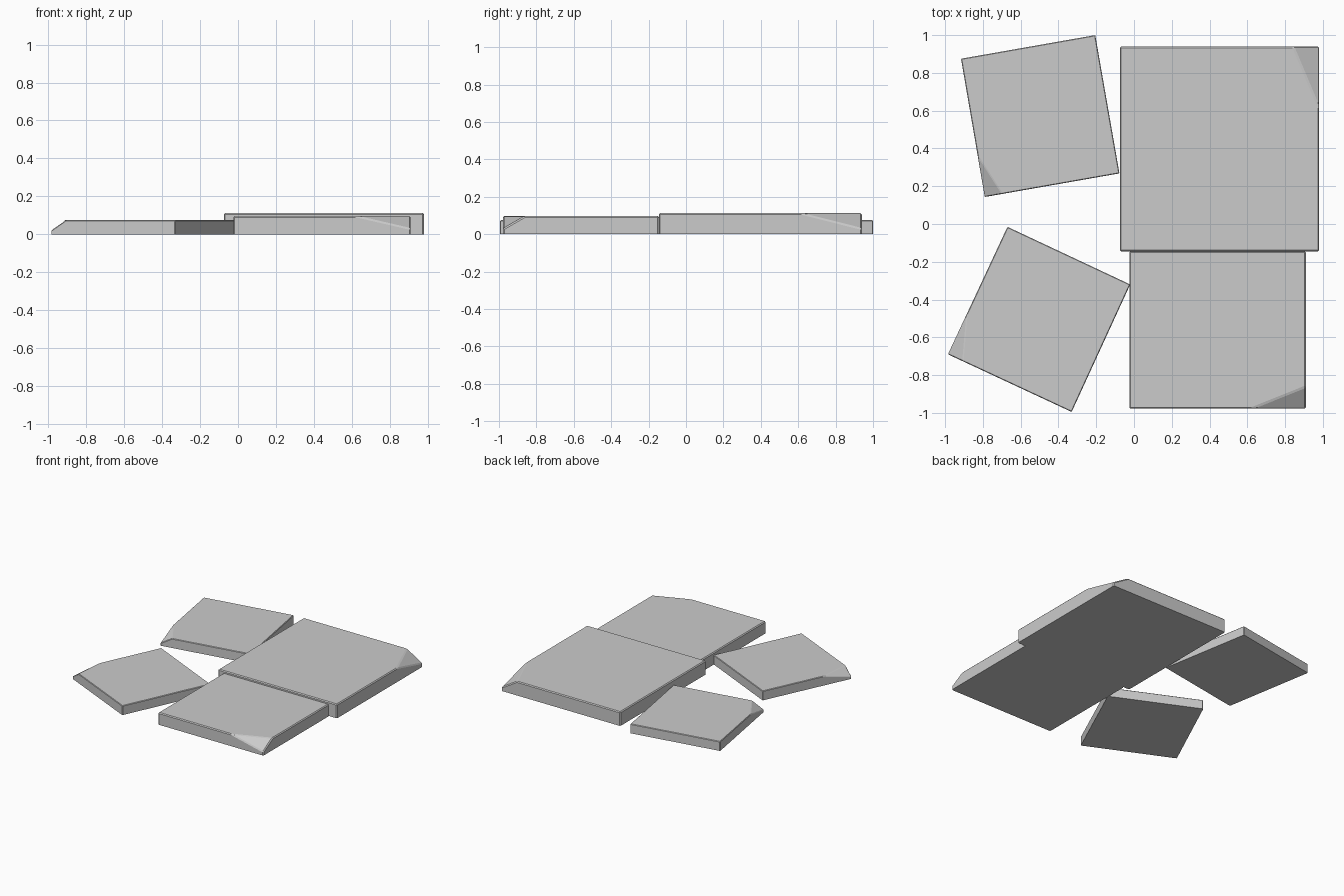
import bpy, bmesh
from mathutils import Vector

if "Cube" in bpy.data.objects:
    bpy.data.objects.remove(bpy.data.objects["Cube"])


def slab(name, corners, height, t_next, t_prev, corner_z, bevel):
    """Slab from counter-clockwise corners; the first corner is chipped off.
    t_next / t_prev: how far the chip runs along the two adjoining edges."""
    bm = bmesh.new()
    base = bm.faces.new([bm.verts.new((x, y, 0)) for x, y in corners])
    top = bmesh.ops.extrude_face_region(bm, geom=[base], use_keep_orig=True)
    verts = [g for g in top["geom"] if isinstance(g, bmesh.types.BMVert)]
    bmesh.ops.translate(bm, verts=verts, vec=(0, 0, height))
    bmesh.ops.recalc_face_normals(bm, faces=bm.faces[:])

    # chipped corner: slice with a plane through three points
    c, n, p = (Vector((*corners[i], height)) for i in (0, 1, -1))
    a, b = c.lerp(n, t_next), c.lerp(p, t_prev)
    low = Vector((c.x, c.y, corner_z))
    normal = (a - low).cross(b - low).normalized()
    if normal.dot(c - low) < 0:
        normal.negate()
    cut = bmesh.ops.bisect_plane(bm, geom=bm.verts[:] + bm.edges[:] + bm.faces[:],
                                 dist=1e-5, plane_co=low, plane_no=normal,
                                 clear_outer=True)
    rim = [g for g in cut["geom_cut"] if isinstance(g, bmesh.types.BMEdge)]
    bmesh.ops.holes_fill(bm, edges=rim, sides=0)
    bmesh.ops.recalc_face_normals(bm, faces=bm.faces[:])

    # slim worn edge everywhere except around the underside
    edges = [e for e in bm.edges if max(v.co.z for v in e.verts) > 1e-4]
    bmesh.ops.bevel(bm, geom=edges, offset=bevel, segments=1,
                    affect='EDGES', clamp_overlap=True)
    mesh = bpy.data.meshes.new(name)
    bm.to_mesh(mesh)
    bm.free()
    obj = bpy.data.objects.new(name, mesh)
    bpy.context.collection.objects.link(obj)


# two large slabs laid square
slab("large_slab", [(0.98, 0.94), (-0.075, 0.94), (-0.075, -0.145), (0.98, -0.145)],
     0.112, 0.13, 0.30, 0.03, 0.007)
slab("medium_slab", [(0.91, -0.978), (0.91, -0.145), (-0.025, -0.145), (-0.025, -0.978)],
     0.097, 0.14, 0.31, 0.03, 0.007)

# two small slabs lying askew
slab("back_small_slab", [(-0.79, 0.143), (-0.077, 0.268), (-0.205, 1.0), (-0.916, 0.875)],
     0.075, 0.13, 0.30, 0.02, 0.004)
slab("front_small_slab", [(-0.985, -0.69), (-0.33, -0.995), (-0.02, -0.32), (-0.67, -0.015)],
     0.075, 0.12, 0.32, 0.02, 0.004)
